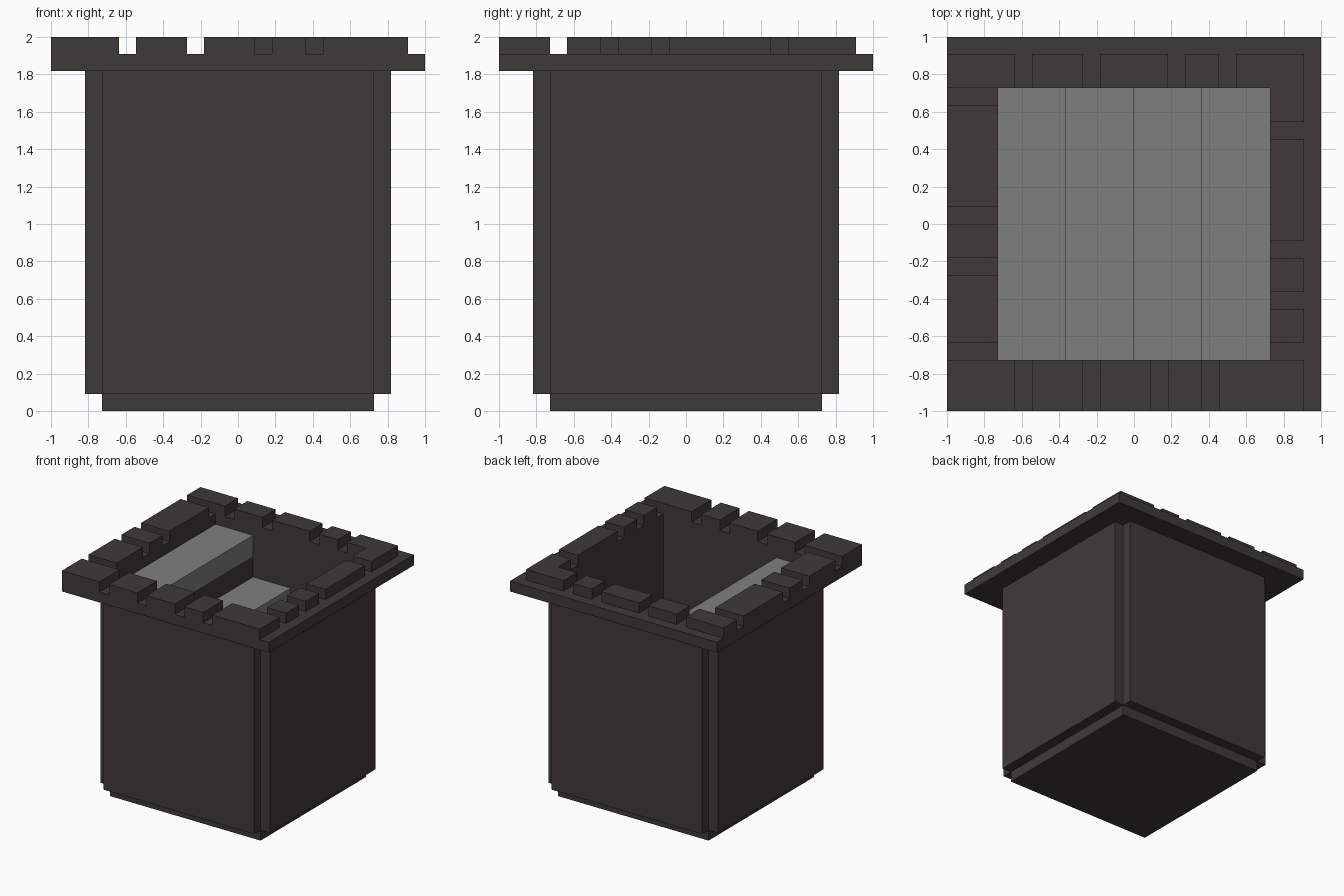
import bpy
import bmesh

if "Cube" in bpy.data.objects:
    bpy.data.objects.remove(bpy.data.objects["Cube"])

U = 1 / 11      # grid module: the model is 22 modules wide and tall
HOLE = 8        # half width of the shaft
WALL = 9        # half width outside the wall panels
RIM = 11        # half width of the rim
LEDGE = 10      # merlons on the back and +x sides stop here


def material(name, rgb):
    mat = bpy.data.materials.new(name)
    mat.use_nodes = True
    color = (*rgb, 1)
    mat.diffuse_color = color
    bsdf = mat.node_tree.nodes["Principled BSDF"]
    bsdf.inputs["Base Color"].default_value = color
    bsdf.inputs["Roughness"].default_value = 0.9
    return mat


dark = material("dark brown stone", (0.051, 0.042, 0.041))
grey = material("grey step", (0.212, 0.212, 0.212))


def boxes(name, mat, *extents):
    """One object from boxes given as (x range, y range, z range) in modules."""
    bm = bmesh.new()
    for ext in extents:
        verts = bmesh.ops.create_cube(bm, size=1)["verts"]
        for v in verts:
            for axis, (lo, hi) in enumerate(ext):
                v.co[axis] = (hi if v.co[axis] > 0 else lo) * U
    mesh = bpy.data.meshes.new(name)
    bm.to_mesh(mesh)
    bm.free()
    mesh.materials.append(mat)
    obj = bpy.data.objects.new(name, mesh)
    bpy.context.collection.objects.link(obj)
    return obj


shaft = (-HOLE, HOLE)

# Floor slab
boxes("base", dark, (shaft, shaft, (0, 1)))

# Four wall panels with open notches at the corners
for side, sign in (("front", -1), ("back", 1)):
    across = sorted((sign * HOLE, sign * WALL))
    boxes(side + "_wall", dark, (shaft, across, (1, 20)))
for side, sign in (("right", -1), ("left", 1)):
    across = sorted((sign * HOLE, sign * WALL))
    boxes(side + "_wall", dark, (across, shaft, (1, 20)))

# Overhanging square rim
full = (-RIM, RIM)
boxes("rim", dark,
      (full, (-RIM, -HOLE), (20, 21)), (full, (HOLE, RIM), (20, 21)),
      ((-RIM, -HOLE), shaft, (20, 21)), ((HOLE, RIM), shaft, (20, 21)))

# Merlons: spans along each side of the rim
top = (21, 22)
front = [(-11, -7), (-6, -3), (-2, 1), (2, 4), (5, 10)]
back = [(-11, -7), (-6, -3), (-2, 2), (3, 5), (6, 10)]
right = [(-7, -3), (-2, 0), (1, 7)]
left = [(-7, -5), (-4, -2), (-1, 5), (6, 8)]
boxes("front_merlons", dark, *[(s, (-RIM, -HOLE), top) for s in front])
boxes("back_merlons", dark, *[(s, (HOLE, LEDGE), top) for s in back])
boxes("right_merlons", dark, *[((-RIM, -HOLE), s, top) for s in right])
boxes("left_merlons", dark, *[((HOLE, LEDGE), s, top) for s in left])

# Stairs descending towards +x: grey treads on dark blocks
for i in range(4):
    run = (-HOLE + 4 * i, -HOLE + 4 * (i + 1))
    height = 20 - 4 * i
    boxes(f"step_{i + 1}", grey, (run, shaft, (height - 2, height)))
    boxes(f"step_block_{i + 1}", dark, (run, shaft, (1, height - 2)))
